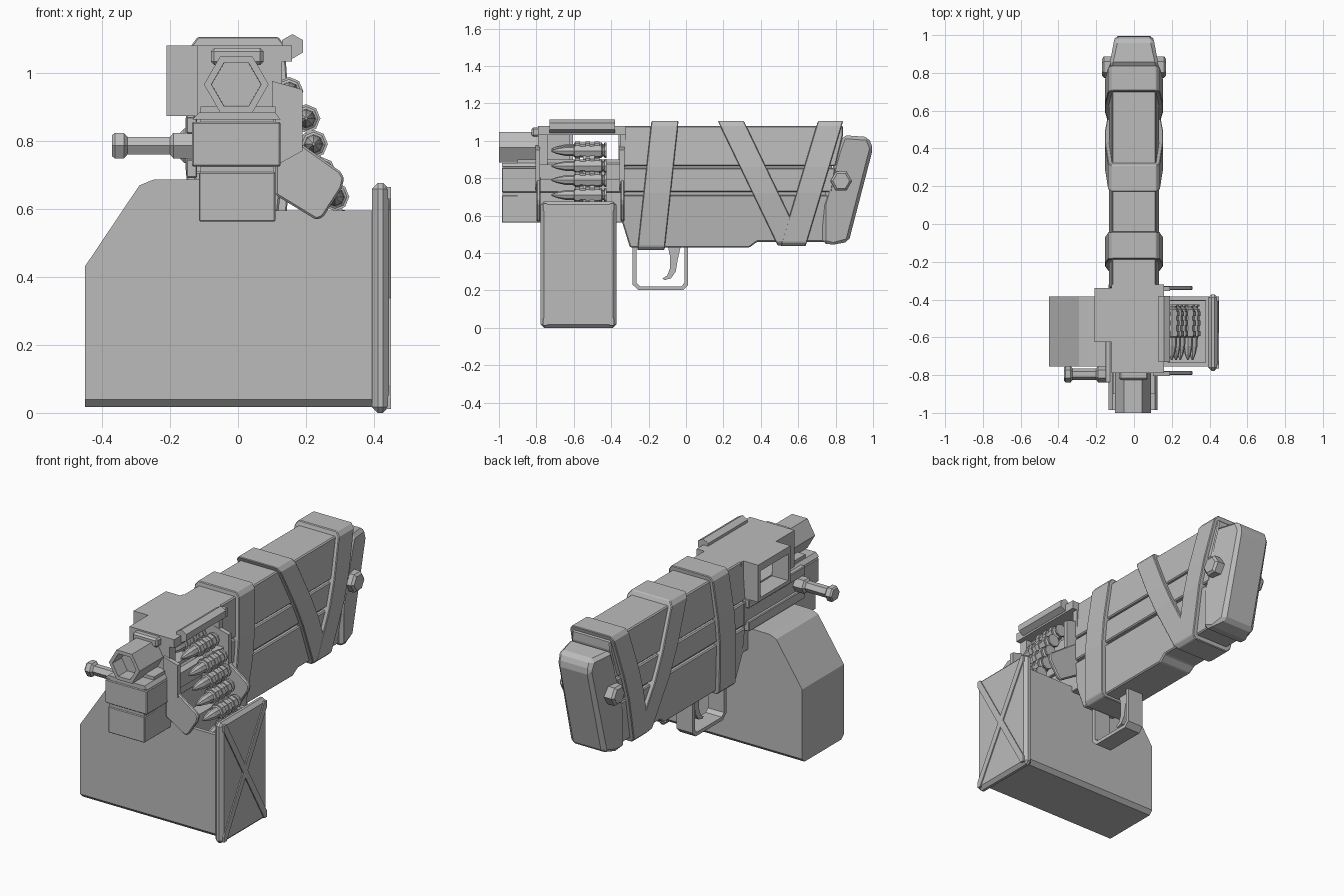
import bpy, bmesh
from math import cos, sin, tau, radians, hypot
from mathutils import Vector

cube = bpy.data.objects.get("Cube")
if cube:
    bpy.data.objects.remove(cube, do_unlink=True)

metal = bpy.data.materials.new("plain_grey")
metal.use_nodes = True
GREY = (0.5, 0.5, 0.5, 1)
metal.diffuse_color = GREY
metal.node_tree.nodes["Principled BSDF"].inputs["Base Color"].default_value = GREY


def loft(name, rings, bevel=0.0, edit=None):
    """Skin a list of equal-sized rings and cap both ends."""
    bm = bmesh.new()
    loops = [[bm.verts.new(p) for p in ring] for ring in rings]
    n = len(loops[0])
    for a, b in zip(loops, loops[1:]):
        for i in range(n):
            j = (i + 1) % n
            bm.faces.new((a[i], a[j], b[j], b[i]))
    bm.faces.new(loops[0])
    bm.faces.new(loops[-1])
    bmesh.ops.recalc_face_normals(bm, faces=bm.faces)
    bm.normal_update()
    if edit:
        edit(bm)
    mesh = bpy.data.meshes.new(name)
    bm.to_mesh(mesh)
    bm.free()
    mesh.materials.append(metal)
    ob = bpy.data.objects.new(name, mesh)
    bpy.context.collection.objects.link(ob)
    if bevel:
        mod = ob.modifiers.new("chamfer", "BEVEL")
        mod.width = bevel
        mod.segments = 1
        mod.limit_method = "ANGLE"
        mod.angle_limit = radians(35)
    return ob


def prism(name, pts, axis, a, b, bevel=0.0, edit=None):
    """Extrude (y, z) points along x, or (x, z) points along y."""
    place = (lambda p, d: (d, *p)) if axis == "x" else (lambda p, d: (p[0], d, p[1]))
    return loft(name, [[place(p, d) for p in pts] for d in (a, b)], bevel, edit)


def box(name, x, y, z, bevel=0.0):
    pts = [(y[0], z[0]), (y[1], z[0]), (y[1], z[1]), (y[0], z[1])]
    return prism(name, pts, "x", x[0], x[1], bevel)


def lathe(name, profile, centre, axis, sides=6, turn=0.0, edit=None):
    """Rings of (distance, radius) around an x or y axis."""
    rings = []
    for d, r in profile:
        ring = []
        for i in range(sides):
            u, v = r * cos(tau * i / sides + turn), r * sin(tau * i / sides + turn)
            off = Vector((d, u, v)) if axis == "x" else Vector((u, d, v))
            ring.append(Vector(centre) + off)
        rings.append(ring)
    return loft(name, rings, 0.0, edit)


# Stock body: three stacked boards around a core, tapering to top and bottom
def taper(bm):
    for v in bm.verts:
        z = v.co.z
        slim = 0.1 * max(0, 0.72 - z) + 0.07 * max(0, z - 0.86)
        v.co.x -= slim if v.co.x > 0 else -slim


W = 0.132
prism("stock_lower", [(-0.34, 0.56), (-0.3, 0.43), (0.34, 0.43), (0.38, 0.46), (0.76, 0.46),
                      (0.76, 0.71), (-0.34, 0.71)], "x", -W, W, 0.006, taper)
prism("stock_middle", [(-0.34, 0.726), (0.78, 0.726), (0.8, 0.855), (-0.34, 0.855)],
      "x", -W, W, 0.006, taper)
prism("stock_upper", [(-0.34, 0.865), (0.8, 0.865), (0.84, 1.03), (0.84, 1.08), (-0.34, 1.08)],
      "x", -W, W, 0.006, taper)
box("stock_core", (-0.11, 0.11), (-0.9, 0.78), (0.6, 0.9))


# Wrapped straps: sheared bands a little larger than the stock
def strap(name, y_top, y_bottom, width, low):
    half = [(0.118, 1.105), (0.137, 1.08), (0.154, 0.86), (0.154, 0.72), (0.13, low + 0.02), (0.11, low)]
    outline = half + [(-x, z) for x, z in reversed(half)]
    lean = (y_top - y_bottom) / (1.105 - low)
    rings = [[(x, y_bottom + (z - low) * lean + d, z) for x, z in outline] for d in (0, width)]
    loft(name, rings, 0.004)


strap("front_strap", -0.185, -0.26, 0.145, 0.415)
strap("middle_strap", 0.17, 0.49, 0.14, 0.44)
strap("rear_strap", 0.705, 0.505, 0.135, 0.437)

# Shoulder plate and its bolts
def narrow_back(bm):
    for v in bm.verts:
        if v.co.y > 0.86:
            v.co.x *= 0.78


prism("shoulder_plate", [(0.73, 0.45), (0.79, 0.445), (0.87, 0.46), (1.0, 0.96), (0.975, 1.02),
                         (0.84, 1.03), (0.81, 0.95), (0.73, 0.66)], "x", -0.132, 0.132, 0.018, narrow_back)
for side, label in ((1, "left"), (-1, "right")):
    lathe(label + "_bolt", [(side * 0.1, 0.058), (side * 0.158, 0.058), (side * 0.17, 0.045)],
          (0, 0.83, 0.785), "x")

# Receiver: lower, middle and cap sections
box("receiver_lower", (-0.115, 0.11), (-0.985, -0.32), (0.562, 0.708), 0.004)
prism("receiver_middle", [(-0.135, 0.724), (0.125, 0.724), (0.125, 0.855), (-0.135, 0.855)],
      "y", -0.985, -0.32, 0.004)
prism("receiver_cap", [(-0.135, 0.862), (0.125, 0.862), (0.11, 0.882), (-0.115, 0.882)], "y", -0.985, -0.32)
box("receiver_neck", (-0.11, 0.105), (-0.98, -0.32), (0.7, 0.87))


# Hexagonal barrel with sunken muzzle
def bore(bm):
    face = min(bm.faces, key=lambda f: f.calc_center_median().y)
    bmesh.ops.inset_individual(bm, faces=[face], thickness=0.022)
    bmesh.ops.inset_individual(bm, faces=[face], thickness=0.001, depth=-0.08)


lathe("barrel", [(-1.0, 0.095), (-0.76, 0.095)], (-0.005, 0, 0.965), "y", edit=bore)

# Feed cover: roof and end walls around an open passage
box("cover_roof", (-0.12, 0.158), (-0.79, -0.32), (1.032, 1.08))
box("cover_front_wall", (-0.12, 0.13), (-0.79, -0.74), (0.87, 1.05))
box("cover_rear_wall", (-0.12, 0.13), (-0.352, -0.32), (0.87, 1.05))
box("cover_side_wall", (-0.12, -0.1), (-0.76, -0.62), (0.87, 1.05))
prism("front_sight_plate", [(-0.08, 1.022), (0.075, 1.022), (0.075, 1.072), (-0.08, 1.072)],
      "y", -0.825, -0.78, 0.01)
lathe("cover_hinge", [(-0.73, 0.036), (-0.38, 0.036)], (0.16, 0, 1.077), "y", turn=radians(30))

# Ejection chute
box("chute_roof", (-0.21, -0.11), (-0.625, -0.338), (1.04, 1.08))
box("chute_floor", (-0.21, -0.11), (-0.625, -0.338), (0.872, 0.892))
box("chute_front_wall", (-0.21, -0.11), (-0.625, -0.605), (0.872, 1.06))
box("chute_rear_wall", (-0.21, -0.11), (-0.36, -0.338), (0.872, 1.06))

# Feed arms and angled belt guides
for label, y0, y1 in (("front", -0.815, -0.77), ("rear", -0.365, -0.32)):
    prism(label + "_feed_arm", [(0.1, 0.975), (0.19, 0.95), (0.19, 0.77), (0.1, 0.72)], "y", y0 + 0.01, y1 - 0.01)
    prism(label + "_belt_guide", [(0.11, 0.84), (0.13, 0.83), (0.3, 0.71), (0.312, 0.69), (0.305, 0.66),
                                  (0.25, 0.575), (0.23, 0.567), (0.11, 0.64)], "y", y0 + 0.015, y1 - 0.008, 0.006)
box("feed_tray", (0.1, 0.16), (-0.79, -0.33), (0.79, 0.872))

# Cartridge belt
path = [(0.07, 0.955), (0.15, 0.945), (0.2, 0.865), (0.222, 0.79), (0.245, 0.71), (0.285, 0.635), (0.31, 0.555)]
shell = [(-0.72, 0.004), (-0.69, 0.016), (-0.645, 0.026), (-0.6, 0.028), (-0.595, 0.035), (-0.452, 0.037),
         (-0.446, 0.028), (-0.438, 0.028), (-0.436, 0.037), (-0.426, 0.037)]
for i, (x, z) in enumerate(path):
    lathe(f"cartridge_{i}", shell, (x, 0, z), "y", sides=8)
    for k, y in enumerate((-0.58, -0.525, -0.475)):
        lathe(f"link_{i}_{k}", [(y - 0.013, 0.042), (y + 0.013, 0.042)], (x, 0, z), "y", sides=8)
for i, ((x0, z0), (x1, z1)) in enumerate(zip(path, path[1:])):
    s = 0.01 / hypot(x1 - x0, z1 - z0)
    dx, dz = -(z1 - z0) * s, (x1 - x0) * s
    prism(f"link_bridge_{i}", [(x0 + dx, z0 + dz), (x1 + dx, z1 + dz), (x1 - dx, z1 - dz), (x0 - dx, z0 - dz)],
          "y", -0.55, -0.49)


# Ammunition box with an open well and chamfered lower edges
def open_well(bm):
    face = max((f for f in bm.faces if f.normal.z > 0.9), key=lambda f: f.calc_center_median().x)
    bmesh.ops.inset_individual(bm, faces=[face], thickness=0.03)
    bmesh.ops.inset_individual(bm, faces=[face], thickness=0.001, depth=-0.14)
    low = [e for e in bm.edges if all(v.co.z < 0.03 for v in e.verts)
           and abs(e.verts[0].co.x - e.verts[1].co.x) > 0.1]
    bmesh.ops.bevel(bm, geom=low, offset=0.022, segments=1, affect="EDGES")


prism("ammo_box", [(-0.45, 0.018), (0.4, 0.018), (0.4, 0.595), (0.16, 0.595), (-0.1, 0.595), (-0.1, 0.687),
                   (-0.25, 0.685), (-0.29, 0.668), (-0.45, 0.43)], "y", -0.755, -0.385, edit=open_well)

# Box lid with crossed ribs
box("box_lid", (0.393, 0.444), (-0.778, -0.372), (0, 0.676), 0.018)
Y0, Y1, Z0, Z1, R = -0.765, -0.385, 0.012, 0.664, 0.022
for name, ya, yb in (("rising_rib", Y0, Y1), ("falling_rib", Y1, Y0)):
    d = R if yb > ya else -R
    prism(name, [(ya, Z0), (ya + d, Z0), (yb, Z1 - 1.5 * R), (yb, Z1), (yb - d, Z1), (ya, Z0 + 1.5 * R)],
          "x", 0.43, 0.45)

# Charging handle on its side rail
lathe("charging_handle", [(-0.12, 0.043), (-0.19, 0.043), (-0.2, 0.03), (-0.325, 0.03), (-0.335, 0.043),
                          (-0.362, 0.043), (-0.37, 0.036)], (0, -0.795, 0.785), "x")
box("handle_rail_top", (-0.152, -0.12), (-0.84, -0.34), (0.82, 0.87), 0.004)
box("handle_rail_bottom", (-0.152, -0.12), (-0.84, -0.34), (0.69, 0.745), 0.004)

# Trigger guard and curved trigger
outer = [(-0.285, 0.44), (-0.285, 0.23), (-0.255, 0.202), (-0.015, 0.202), (0.012, 0.23), (0.012, 0.44)]
inner = [(-0.008, 0.44), (-0.008, 0.24), (-0.025, 0.222), (-0.245, 0.222), (-0.265, 0.24), (-0.265, 0.44)]
prism("trigger_guard", outer + inner, "x", -0.05, 0.05)
prism("trigger", [(-0.1, 0.45), (-0.085, 0.38), (-0.085, 0.32), (-0.1, 0.28), (-0.125, 0.265), (-0.115, 0.255),
                  (-0.08, 0.265), (-0.055, 0.3), (-0.045, 0.36), (-0.025, 0.45)], "x", -0.022, 0.022)
